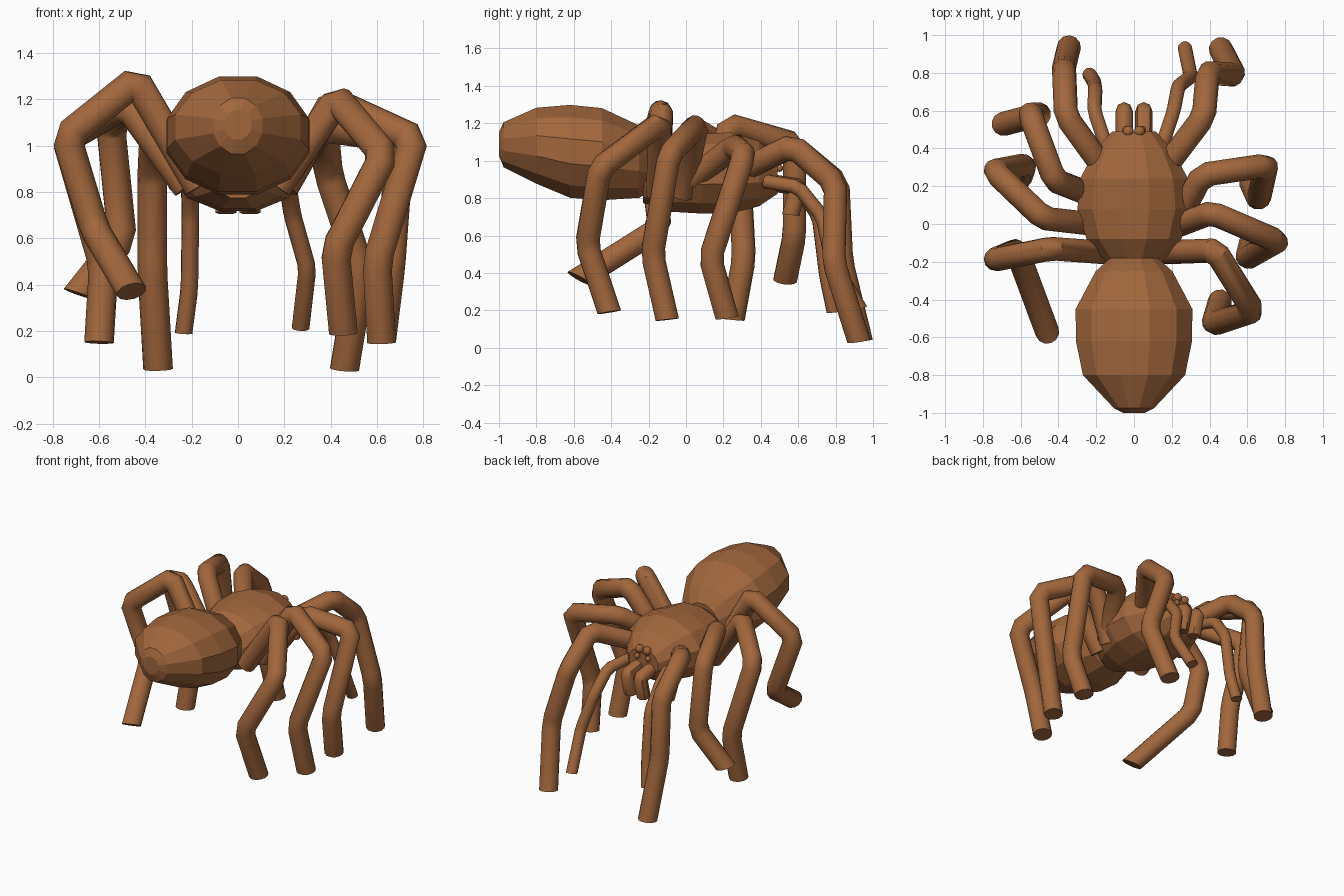
import bpy, bmesh, math
from mathutils import Vector

if "Cube" in bpy.data.objects:
    bpy.data.objects.remove(bpy.data.objects["Cube"])

brown = bpy.data.materials.new("warm_brown")
brown.diffuse_color = (0.36, 0.135, 0.046, 1)
brown.use_nodes = True
brown.node_tree.nodes["Principled BSDF"].inputs["Base Color"].default_value = brown.diffuse_color


def finish(name, bm, smooth):
    bmesh.ops.recalc_face_normals(bm, faces=bm.faces)
    mesh = bpy.data.meshes.new(name)
    bm.to_mesh(mesh)
    bm.free()
    mesh.materials.append(brown)
    ob = bpy.data.objects.new(name, mesh)
    bpy.context.collection.objects.link(ob)
    if smooth:
        bpy.ops.object.select_all(action='DESELECT')
        ob.select_set(True)
        bpy.context.view_layer.objects.active = ob
        bpy.ops.object.shade_smooth_by_angle(angle=math.radians(45))
    return ob


def skin(bm, rings):
    """Join rings of vertices into a closed, capped surface."""
    loops = [[bm.verts.new(p) for p in ring] for ring in rings]
    n = len(loops[0])
    for a, b in zip(loops, loops[1:]):
        for i in range(n):
            j = (i + 1) % n
            bm.faces.new((a[i], a[j], b[j], b[i]))
    bm.faces.new(loops[0])
    bm.faces.new(loops[-1])


def body(name, rings, sides=12):
    """Faceted body from (y, half width, half height, centre z) rings."""
    bm = bmesh.new()
    turn = [2 * math.pi * (i + 0.5) / sides for i in range(sides)]
    skin(bm, [[(rx * math.cos(a), y, zc + rz * math.sin(a)) for a in turn]
              for y, rx, rz, zc in rings])
    return finish(name, bm, False)


def tube(name, points, radius, cut=0.04, sides=12):
    """Jointed limb with chamfered bends and a foot cut towards the ground."""
    raw = [Vector(p) for p in points]
    pts = [raw[0]]
    for a, b, c in zip(raw, raw[1:], raw[2:]):
        pts += [b + (a - b).normalized() * cut, b + (c - b).normalized() * cut]
    pts.append(raw[-1])
    dirs = [(b - a).normalized() for a, b in zip(pts, pts[1:])]
    u = dirs[0].orthogonal().normalized()
    rings = []
    for k, p in enumerate(pts):
        d0, d1 = dirs[max(k - 1, 0)], dirs[min(k, len(dirs) - 1)]
        if k == len(pts) - 1:
            d1 = Vector((0, 0, -1))
        if k > 1:
            u = dirs[k - 2].rotation_difference(d0) @ u
        v = d0.cross(u)
        plane = (d0 + d1).normalized()
        ring = []
        for i in range(sides):
            a = 2 * math.pi * i / sides
            off = radius * (math.cos(a) * u + math.sin(a) * v)
            # slide along the limb onto the mitre plane
            off -= d0 * (off.dot(plane) / d0.dot(plane))
            ring.append(p + off)
        rings.append(ring)
    bm = bmesh.new()
    skin(bm, rings)
    return finish(name, bm, True)


# Body
body("abdomen", [(-1.0, .06, .065, 1.09), (-.975, .11, .125, 1.085), (-.80, .28, .21, 1.08), (-.62, .318, .257, 1.05),
                 (-.45, .32, .255, 1.035), (-.25, .21, .20, .995), (-.18, .13, .13, .965)])
body("thorax", [(-.23, .13, .13, .90), (-.08, .26, .205, .925), (.08, .31, .22, .93),
                (.24, .295, .225, .935), (.39, .215, .18, .93), (.49, .12, .10, .92)])

# Walking legs, each posed separately
legs = {
    "right_leg_1": [(.12, .24, .92), (.37, .57, 1.08), (.39, .80, .88), (.53, .79, .46), (.46, .925, .035)],
    "right_leg_2": [(.24, .03, .90), (.36, .26, 1.08), (.70, .31, 1.03), (.66, .13, .48), (.62, .22, .16)],
    "right_leg_3": [(.20, -.02, .82), (.41, .06, 1.19), (.76, -.09, 1.03), (.60, -.18, .50), (.62, -.10, .15)],
    "right_leg_4": [(.17, -.15, .82), (.43, -.14, 1.20), (.63, -.46, .96), (.42, -.53, .55), (.455, -.41, .19)],
    "left_leg_1": [(-.12, .24, .92), (-.36, .57, 1.08), (-.37, .81, .88), (-.37, .83, .46), (-.345, .935, .035)],
    "left_leg_2": [(-.24, .16, .84), (-.42, .23, 1.19), (-.55, .58, 1.09), (-.50, .58, .60), (-.69, .53, .36)],
    "left_leg_3": [(-.22, 0, .82), (-.48, .03, 1.18), (-.74, .28, 1.03), (-.58, .31, .48), (-.60, .25, .15)],
    "left_leg_4": [(-.17, -.15, .82), (-.44, -.13, 1.28), (-.74, -.19, 1.04), (-.62, -.14, .64), (-.46, -.57, .37)],
}
for name, path in legs.items():
    tube(name, path, .064)

# Slim feelers beside the mouth
tube("right_feeler", [(.13, .36, .90), (.21, .60, .86), (.235, .73, .70), (.30, .78, .47), (.27, .93, .21)], .038, .025)
tube("left_feeler", [(-.13, .36, .90), (-.21, .60, .86), (-.205, .71, .70), (-.21, .75, .38), (-.235, .79, .19)], .038, .025)

# Fangs and eyes
for side, s in (("right", 1), ("left", -1)):
    tube(side + "_fang", [(s * .05, .40, .89), (s * .052, .60, .86), (s * .052, .56, .71)], .046, .015, 8)
    for part, x, y, z, r in (("eye", .03, .49, 1.01, .03), ("small_eye", .045, .50, .96, .02)):
        bm = bmesh.new()
        bmesh.ops.create_uvsphere(bm, u_segments=10, v_segments=6, radius=r)
        bmesh.ops.translate(bm, verts=bm.verts, vec=(s * x, y, z))
        finish(side + "_" + part, bm, True)
